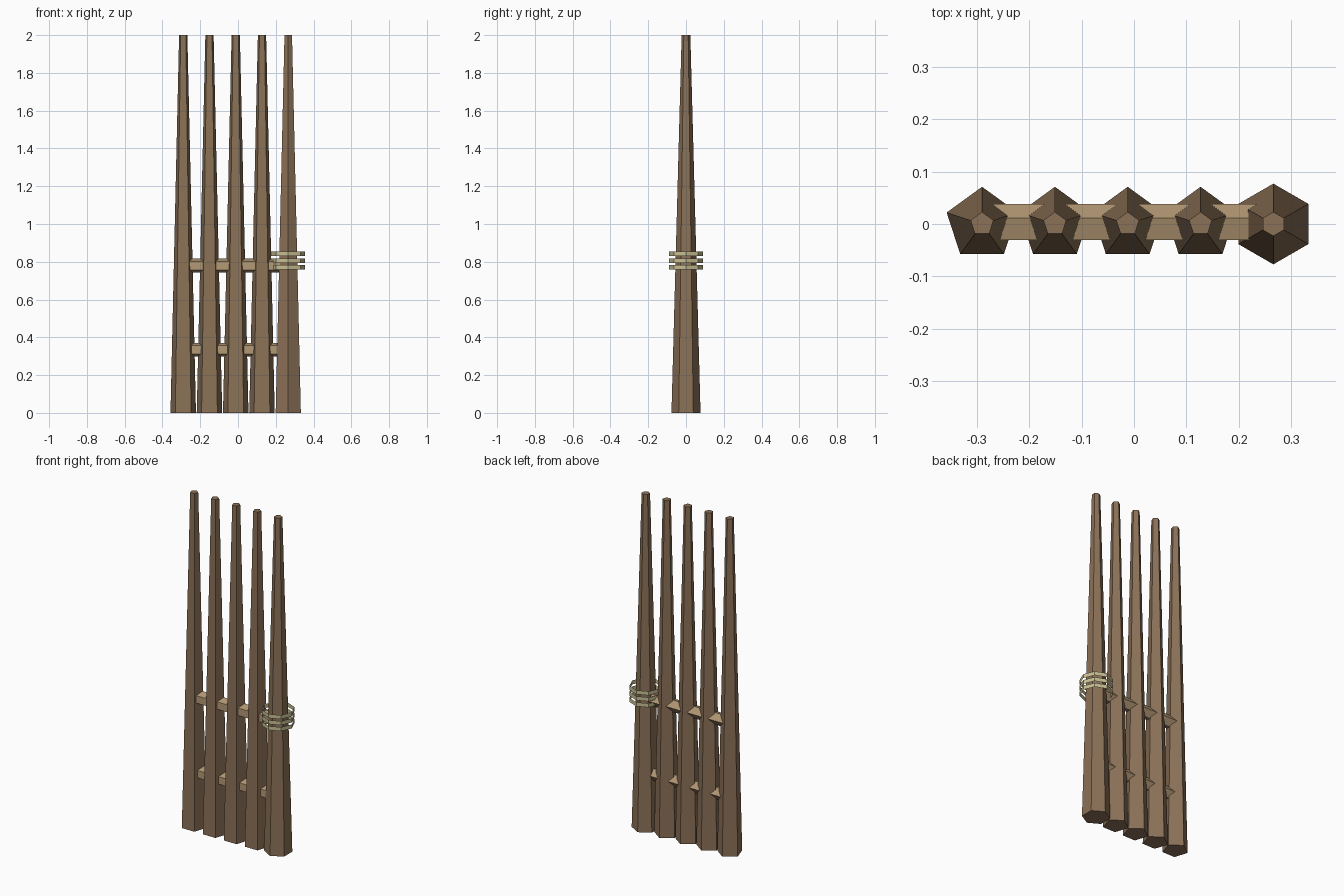
import bpy
import bmesh
from math import cos, sin, tau, pi
from mathutils import Matrix

cube = bpy.data.objects.get("Cube")
if cube:
    bpy.data.objects.remove(cube, do_unlink=True)


def material(name, rgb):
    mat = bpy.data.materials.new(name)
    mat.use_nodes = True
    mat.diffuse_color = (*rgb, 1)
    mat.node_tree.nodes["Principled BSDF"].inputs["Base Color"].default_value = (*rgb, 1)
    return mat


bark = material("brown wood", (0.26, 0.165, 0.095))
pale = material("pale wood", (0.46, 0.32, 0.18))
cord = material("straw cord", (0.58, 0.52, 0.29))


def prism(name, mat, sides, r_low, r_high, low, high, turn=pi / 2,
          capped=True, matrix=Matrix()):
    """Straight or tapered prism along its local z axis."""
    bm = bmesh.new()
    rings = []
    for r, z in ((r_low, low), (r_high, high)):
        angles = [turn + tau * i / sides for i in range(sides)]
        rings.append([bm.verts.new((r * cos(a), r * sin(a), z)) for a in angles])
    lower, upper = rings
    for i in range(sides):
        j = (i + 1) % sides
        bm.faces.new((lower[i], lower[j], upper[j], upper[i]))
    if capped:
        bm.faces.new(lower[::-1])
        bm.faces.new(upper)
    bm.transform(matrix)
    mesh = bpy.data.meshes.new(name)
    bm.to_mesh(mesh)
    bm.free()
    mesh.materials.append(mat)
    obj = bpy.data.objects.new(name, mesh)
    bpy.context.collection.objects.link(obj)
    return obj


# Five-sided tapered stakes
SPACING = 0.139
FIRST = -0.29
for n in range(4):
    stake = prism(f"stake_{n + 1}", bark, 5, 0.071, 0.023, 0, 2)
    stake.location.x = FIRST + n * SPACING

# Six-sided end post
END = FIRST + 4 * SPACING
prism("end_post", bark, 6, 0.077, 0.023, 0, 2).location.x = END

# Five-sided cross rails running through the stakes
along_x = Matrix.Rotation(pi / 2, 4, "Y")
for name, z in (("lower_rail", 0.335), ("upper_rail", 0.78)):
    rail = prism(name, pale, 5, 0.038, 0.038, FIRST, END, matrix=along_x)
    rail.location.z = z

# Thin open cord bands around the end post
for n in range(3):
    z = 0.77 + n * 0.036
    band = prism(f"cord_band_{n + 1}", cord, 8, 0.09, 0.09, z - 0.012, z + 0.012,
                 turn=0, capped=False)
    band.location.x = END
